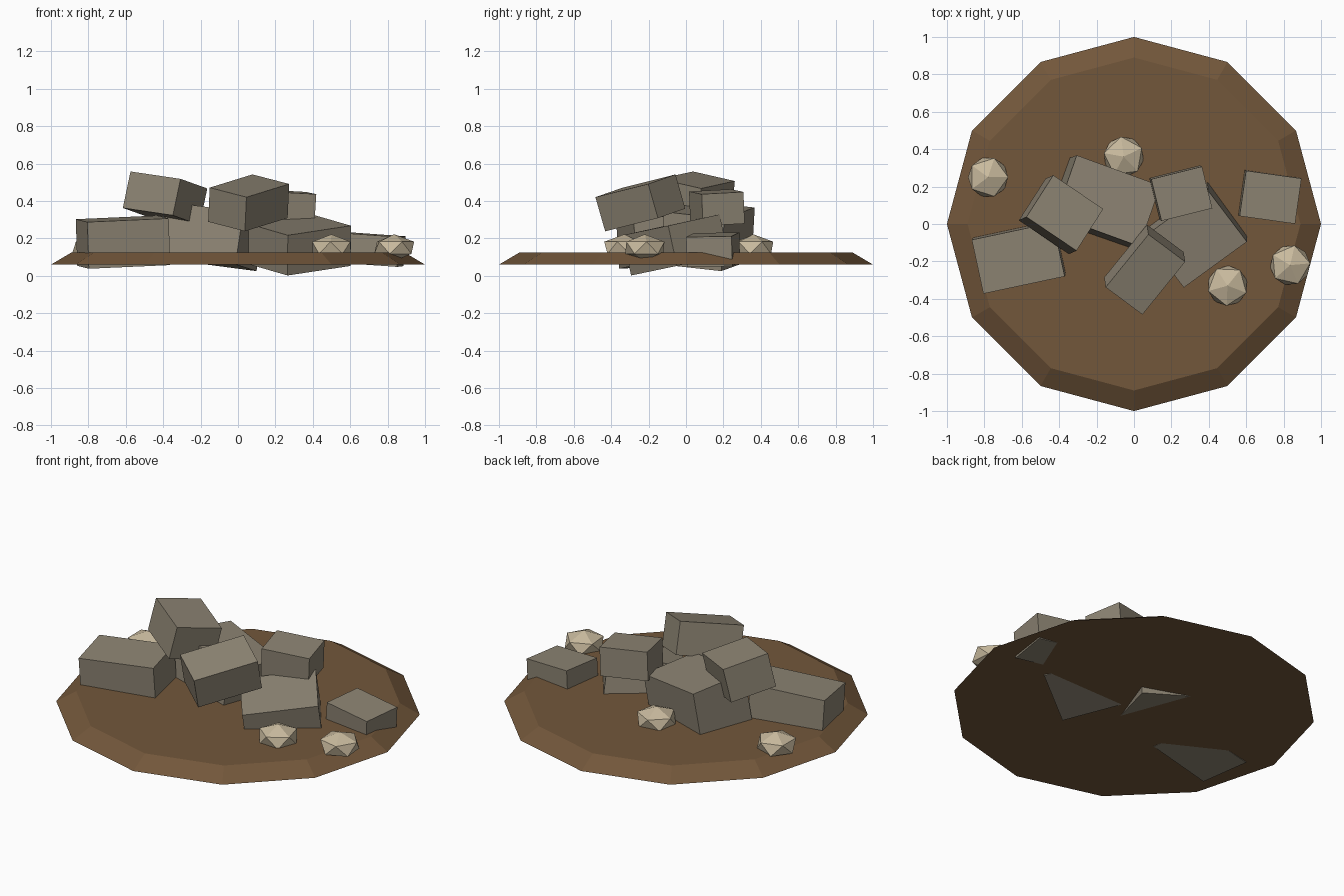
import bpy
from math import radians, pi

if "Cube" in bpy.data.objects:
    bpy.data.objects.remove(bpy.data.objects["Cube"])


def material(name, rgb):
    m = bpy.data.materials.new(name)
    m.diffuse_color = (*rgb, 1)
    m.use_nodes = True
    m.node_tree.nodes["Principled BSDF"].inputs["Base Color"].default_value = m.diffuse_color
    return m


earth = material("earth", (0.17, 0.095, 0.043))
stone = material("stone", (0.27, 0.235, 0.175))
pale = material("pale_stone", (0.58, 0.49, 0.34))


def finish(name, mat):
    ob = bpy.context.object
    ob.name = name
    ob.data.materials.append(mat)
    return ob


# Twelve-sided dirt mound with a bevelled rim
bpy.ops.mesh.primitive_cone_add(vertices=12, radius1=1.0, radius2=0.89,
                                depth=0.065, location=(0, 0, 0.0925))
finish("dirt_mound", earth)

# Tumbled rubble blocks: name, centre, size, rotation in degrees
blocks = [
    ("left_block", (-0.615, -0.175, 0.18), (0.445, 0.295, 0.25), (3, -2.5, 12)),
    ("centre_block", (-0.16, 0.116, 0.213), (0.48, 0.345, 0.285), (-6, 7, -20)),
    ("right_block", (0.33, -0.057, 0.165), (0.42, 0.35, 0.22), (10, -7, 36)),
    ("outer_block", (0.725, 0.145, 0.14), (0.30, 0.245, 0.16), (1, 4, -8)),
    ("upper_left_block", (-0.39, 0.05, 0.415), (0.325, 0.27, 0.20), (-11, 7, -34)),
    ("upper_front_block", (0.057, -0.244, 0.39), (0.37, 0.25, 0.19), (12, -11, 51)),
    ("upper_right_block", (0.25, 0.165, 0.365), (0.28, 0.23, 0.17), (3, 3, 14)),
]
for name, centre, size, rot in blocks:
    bpy.ops.mesh.primitive_cube_add(size=1, location=centre,
                                    rotation=[radians(a) for a in rot])
    finish(name, stone).scale = size

# Small flattened pebbles
pebbles = [(-0.78, 0.25), (-0.055, 0.36), (0.50, -0.33), (0.835, -0.22)]
for i, (x, y) in enumerate(pebbles):
    bpy.ops.mesh.primitive_ico_sphere_add(subdivisions=1, radius=0.12,
                                          location=(x, y, 0.15),
                                          rotation=(0, 0, i * pi / 7))
    finish(f"pebble_{i + 1}", pale).scale = (1, 1, 0.6)
